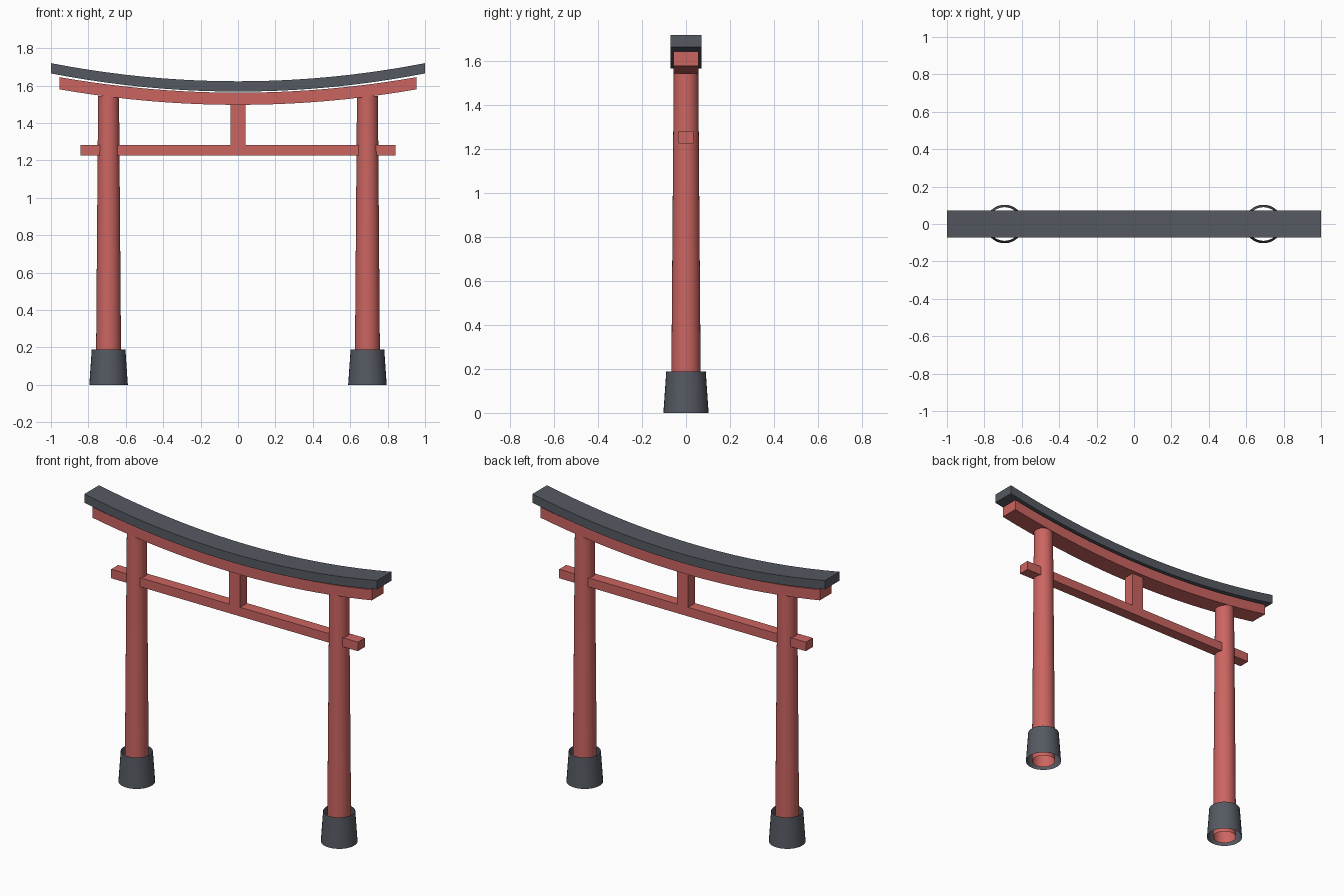
import bpy, bmesh, math

if "Cube" in bpy.data.objects:
    bpy.data.objects.remove(bpy.data.objects["Cube"])


def paint(name, rgb):
    m = bpy.data.materials.new(name)
    m.diffuse_color = (*rgb, 1)
    m.use_nodes = True
    m.node_tree.nodes["Principled BSDF"].inputs["Base Color"].default_value = m.diffuse_color
    return m


red = paint("red_lacquer", (0.60, 0.13, 0.12))
dark = paint("dark_slate", (0.09, 0.10, 0.12))


def finish(name, bm, mat):
    bmesh.ops.recalc_face_normals(bm, faces=bm.faces)
    me = bpy.data.meshes.new(name)
    bm.to_mesh(me)
    bm.free()
    ob = bpy.data.objects.new(name, me)
    bpy.context.collection.objects.link(ob)
    me.materials.append(mat)
    return ob


def curved_beam(name, half_len, half_depth, z_mid, thick, rise, mat, n=20):
    """Rectangular section swept along an upward parabola, vertical ends."""
    bm = bmesh.new()
    rings = []
    for i in range(n + 1):
        t = 2 * i / n - 1
        z = z_mid + rise * t * t
        rings.append([bm.verts.new((t * half_len, y, z + dz)) for y, dz in (
            (-half_depth, 0), (half_depth, 0),
            (half_depth, thick), (-half_depth, thick))])
    for a, b in zip(rings, rings[1:]):
        for k in range(4):
            j = (k + 1) % 4
            bm.faces.new((a[k], a[j], b[j], b[k]))
    bm.faces.new(rings[0])
    bm.faces.new(rings[-1])
    return finish(name, bm, mat)


def box(name, hx, hy, z0, z1, mat):
    bm = bmesh.new()
    bmesh.ops.create_cube(bm, size=1)
    for v in bm.verts:
        v.co = (v.co.x * 2 * hx, v.co.y * 2 * hy, (z0 + z1) / 2 + v.co.z * (z1 - z0))
    return finish(name, bm, mat)


def tapered_tube(name, x, r0, r1, z0, z1, mat):
    """Open-ended tapered tube with smooth sides."""
    bm = bmesh.new()
    bmesh.ops.create_cone(bm, cap_ends=False, segments=32,
                          radius1=r0, radius2=r1, depth=z1 - z0)
    bmesh.ops.translate(bm, verts=bm.verts, vec=(x, 0, (z0 + z1) / 2))
    for f in bm.faces:
        f.smooth = True
    return finish(name, bm, mat)


# Curved top beams
curved_beam("top_cap_beam", 1.0, 0.071, 1.568, 0.055, 0.097, dark)
curved_beam("upper_beam", 0.955, 0.057, 1.497, 0.065, 0.083, red)

# Straight tie beam and centre strut
box("tie_beam", 0.843, 0.034, 1.227, 1.283, red)
box("centre_strut", 0.039, 0.034, 1.28, 1.505, red)

# Pillars and their sleeves
for side, x in (("left", -0.692), ("right", 0.692)):
    tapered_tube(side + "_pillar", x, 0.068, 0.056, 0.0, 1.545, red)
    tapered_tube(side + "_base_sleeve", x, 0.103, 0.09, 0.0, 0.188, dark)
